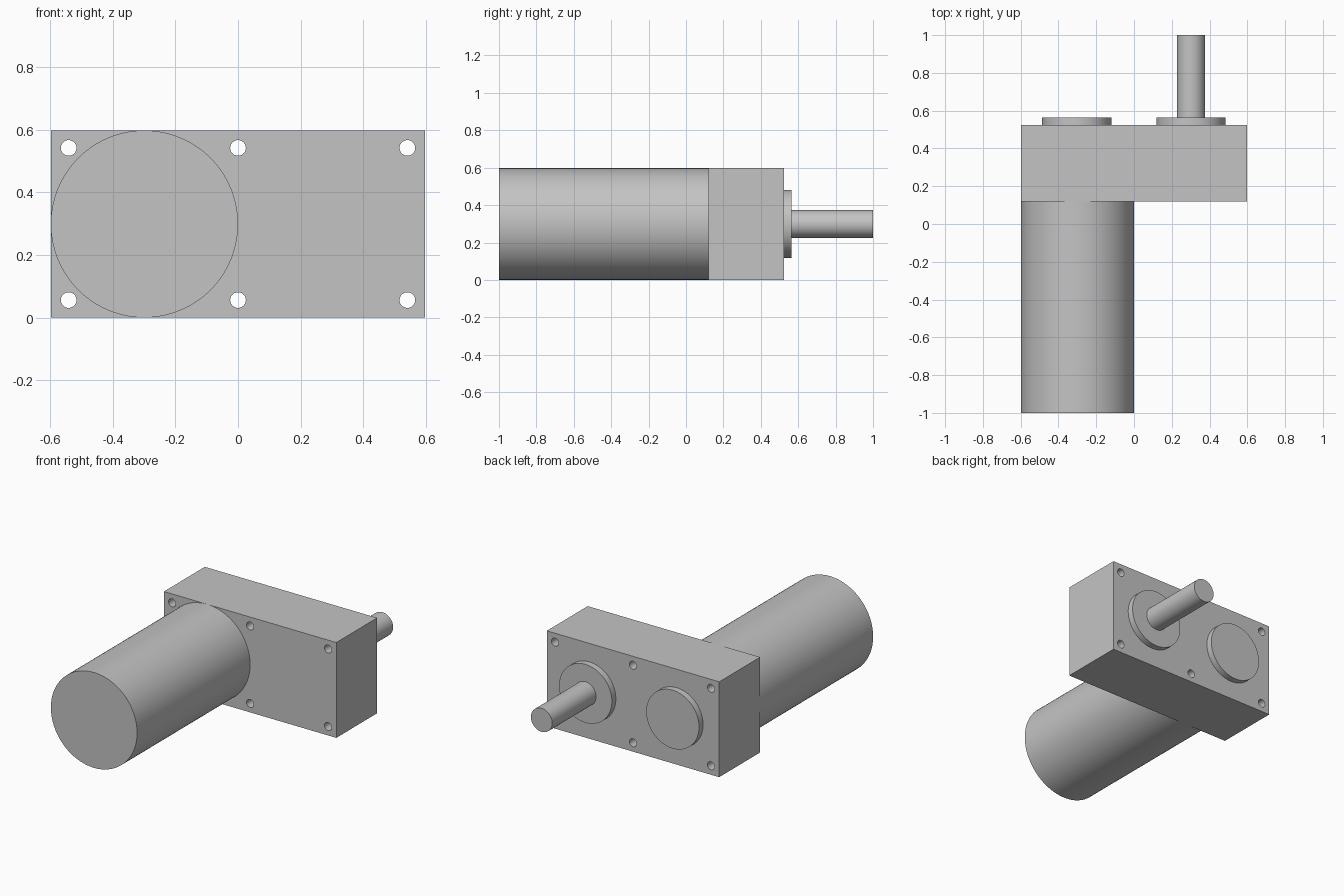
import bpy
import math

cube = bpy.data.objects.get("Cube")
if cube:
    bpy.data.objects.remove(cube, do_unlink=True)

# Single metal colour
metal = bpy.data.materials.new("grey_metal")
metal.use_nodes = True
GREY = (0.55, 0.55, 0.55, 1)
metal.diffuse_color = GREY
metal.node_tree.nodes["Principled BSDF"].inputs["Base Color"].default_value = GREY

MID_Z = 0.299
AXIS_X = 0.299
BOX_FRONT, BOX_BACK = 0.12, 0.525


def rod(name, x, z, radius, y0, y1, sides=96):
    """Cylinder lying along y from y0 to y1."""
    bpy.ops.mesh.primitive_cylinder_add(
        vertices=sides, radius=radius, depth=y1 - y0,
        location=(x, (y0 + y1) / 2, z), rotation=(math.pi / 2, 0, 0))
    obj = bpy.context.object
    obj.name = name
    obj.data.materials.append(metal)
    bpy.ops.object.shade_smooth_by_angle(angle=math.radians(30))
    return obj


# Gearbox housing
bpy.ops.mesh.primitive_cube_add(
    size=1, location=(0, (BOX_FRONT + BOX_BACK) / 2, MID_Z))
housing = bpy.context.object
housing.name = "gearbox_housing"
housing.scale = (4 * AXIS_X, BOX_BACK - BOX_FRONT, 2 * MID_Z)
bpy.ops.object.transform_apply(location=False, rotation=False, scale=True)
housing.data.materials.append(metal)

# Six through bolt holes
cutters = []
for x in (-0.541, 0, 0.541):
    for side in (-1, 1):
        cutter = rod("bolt_hole_cutter", x, MID_Z + side * 0.243, 0.025,
                     BOX_FRONT - 0.1, BOX_BACK + 0.1, 32)
        mod = housing.modifiers.new("bolt_hole", "BOOLEAN")
        mod.operation = "DIFFERENCE"
        mod.solver = "EXACT"
        mod.object = cutter
        cutters.append(cutter)
bpy.context.view_layer.objects.active = housing
for mod in list(housing.modifiers):
    bpy.ops.object.modifier_apply(modifier=mod.name)
for cutter in cutters:
    bpy.data.objects.remove(cutter, do_unlink=True)
bpy.ops.object.select_all(action="DESELECT")
housing.select_set(True)
bpy.ops.object.shade_smooth_by_angle(angle=math.radians(30))

# Motor body, bearing bosses and output shaft
rod("motor_body", -AXIS_X, MID_Z, 0.299, -1, BOX_FRONT, 128)
rod("blank_boss", -AXIS_X - 0.004, MID_Z, 0.183, BOX_BACK, 0.565)
rod("shaft_boss", AXIS_X + 0.003, MID_Z, 0.183, BOX_BACK, 0.565)
rod("output_shaft", AXIS_X + 0.003, MID_Z, 0.074, 0.565, 1, 64)
